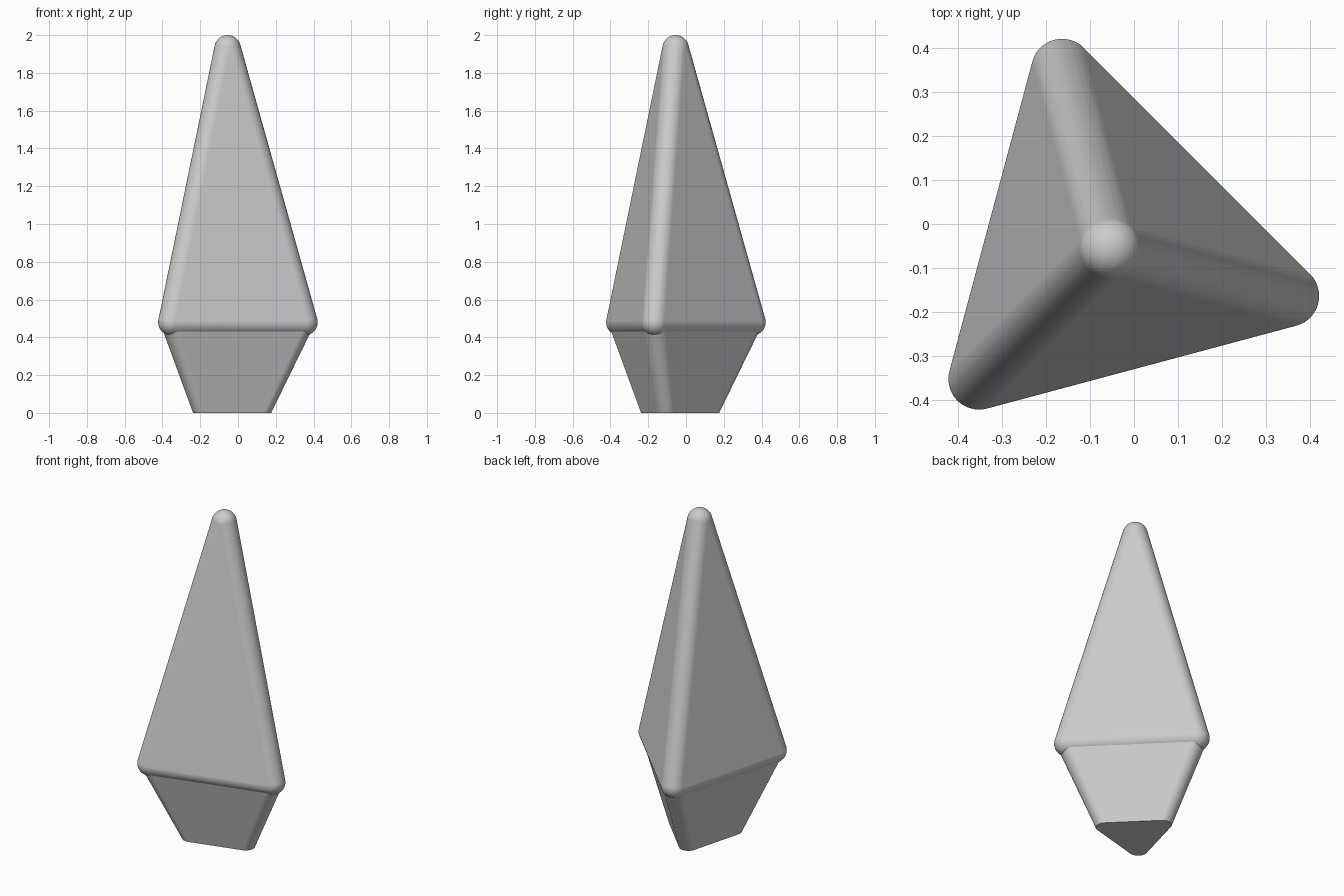
import bpy, bmesh, math
from mathutils import Matrix, Vector

if "Cube" in bpy.data.objects:
    bpy.data.objects.remove(bpy.data.objects["Cube"])

CENTRE = Vector((-0.055, -0.055, 0))
ANGLES = [math.radians(a) for a in (105, 225, 345)]

grey = bpy.data.materials.new("grey")
grey.use_nodes = True
grey.diffuse_color = (0.6, 0.6, 0.6, 1)
grey.node_tree.nodes["Principled BSDF"].inputs["Base Color"].default_value = (0.6, 0.6, 0.6, 1)


def corners(radius, z):
    """Three corner points of the triangular section at height z."""
    return [CENTRE + Vector((radius * math.cos(a), radius * math.sin(a), z)) for a in ANGLES]


def hull_object(name, bm):
    """Wrap the points in a convex skin and finish it with smooth shading."""
    out = bmesh.ops.convex_hull(bm, input=bm.verts[:])
    spare = {g for g in out["geom_interior"] + out["geom_unused"] if isinstance(g, bmesh.types.BMVert)}
    bmesh.ops.delete(bm, geom=list(spare), context="VERTS")
    bmesh.ops.recalc_face_normals(bm, faces=bm.faces[:])
    mesh = bpy.data.meshes.new(name)
    bm.to_mesh(mesh)
    bm.free()
    mesh.materials.append(grey)
    obj = bpy.data.objects.new(name, mesh)
    bpy.context.collection.objects.link(obj)
    bpy.ops.object.select_all(action="DESELECT")
    obj.select_set(True)
    bpy.context.view_layer.objects.active = obj
    bpy.ops.object.shade_smooth_by_angle(angle=math.radians(40))
    # Keep the broad sides flat beside the rounded edges
    weighted = obj.modifiers.new("flat_sides", "WEIGHTED_NORMAL")
    weighted.keep_sharp = True
    return obj


# Tall three-sided spike with ball-rounded edges
bm = bmesh.new()
for point in corners(0.421, 0.48) + [CENTRE + Vector((0, 0, 1.93))]:
    bmesh.ops.create_uvsphere(bm, u_segments=48, v_segments=32, radius=0.07,
                              matrix=Matrix.Translation(point))
hull_object("upper_spike", bm)

# Tapered base with a flat underside and rounded corners
bm = bmesh.new()
for spread, radius, z in ((0.185, 0.052, 0), (0.41, 0.067, 0.475)):
    for point in corners(spread, z):
        bmesh.ops.create_circle(bm, segments=48, radius=radius, matrix=Matrix.Translation(point))
hull_object("lower_base", bm)
